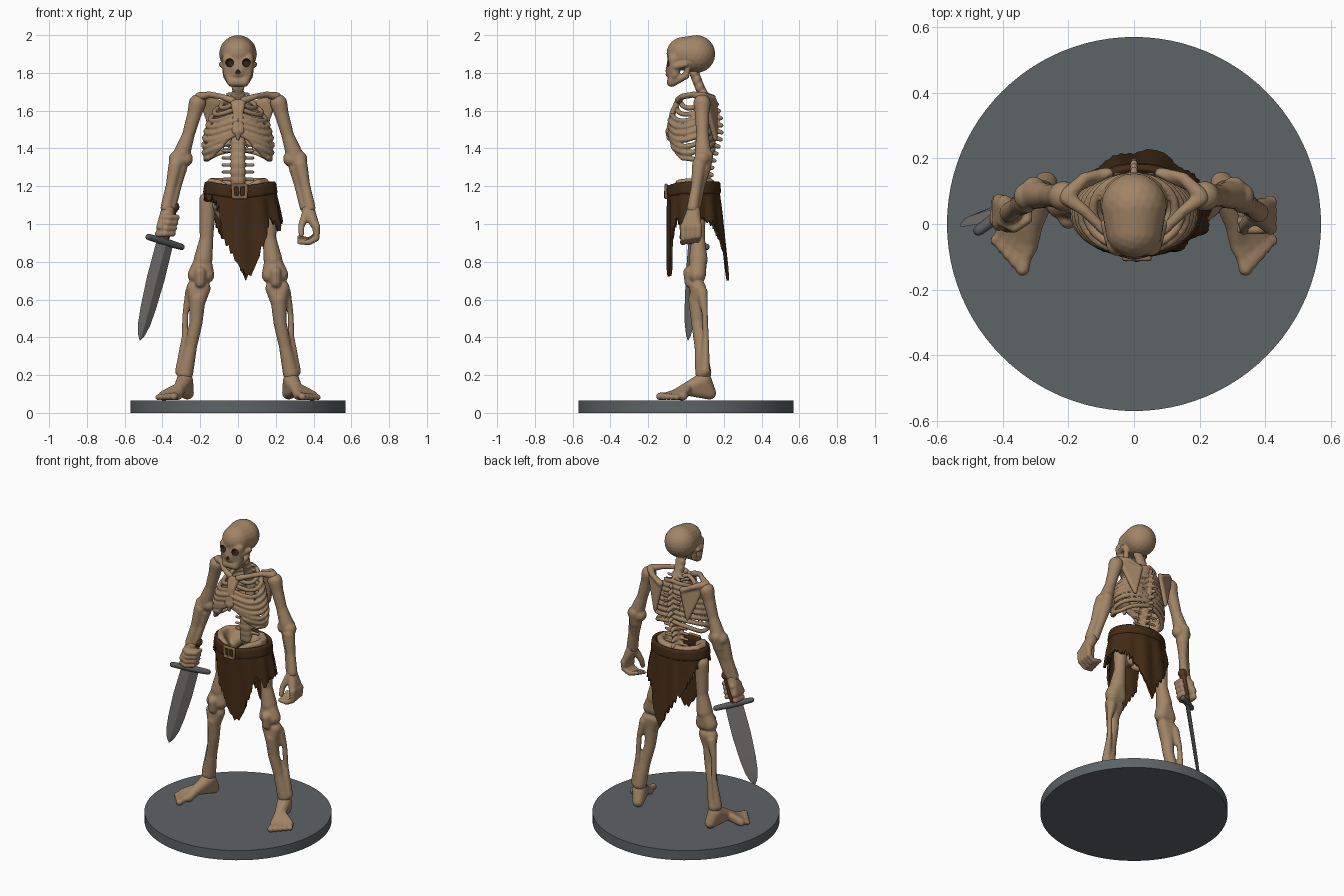
import bpy, bmesh, math, random
from mathutils import Vector
random.seed(4)


def material(name, rgb):
    m = bpy.data.materials.new(name)
    m.diffuse_color = (*rgb, 1)
    return m


BONE = material("bone", (0.36, 0.235, 0.135))
CLOTH = material("brown_cloth", (0.055, 0.024, 0.008))
HOLLOW = material("dark_hollow", (0.03, 0.018, 0.01))
STONE = material("slate_base", (0.11, 0.125, 0.132))
STEEL = material("blade_steel", (0.20, 0.19, 0.18))
IRON = material("guard_iron", (0.10, 0.105, 0.105))
BUCKLE = material("buckle_brass", (0.24, 0.14, 0.07))
GRIP = material("grip_leather", (0.09, 0.04, 0.018))

tmp = bmesh.new()
bmesh.ops.create_icosphere(tmp, subdivisions=3, radius=1)
BALL = [v.co.copy() for v in tmp.verts]
tmp.free()


def add_mesh(name, verts, faces, mat):
    me = bpy.data.meshes.new(name)
    me.from_pydata(verts, [], faces)
    me.materials.append(mat)
    ob = bpy.data.objects.new(name, me)
    bpy.context.collection.objects.link(ob)
    return ob


def sculpt(name, mat, hulls, mirror=False, voxel=0.007, smooth=4):
    """Fuse convex hulls of balls (x, y, z, r) into one smooth organic mesh."""
    verts, faces = [], []
    for hull in hulls:
        bm = bmesh.new()
        for x, y, z, r in hull:
            for c in BALL:
                bm.verts.new(c * r + Vector((x, y, z)))
        bmesh.ops.convex_hull(bm, input=bm.verts[:])
        bmesh.ops.delete(bm, geom=[v for v in bm.verts if not v.link_faces], context='VERTS')
        bmesh.ops.recalc_face_normals(bm, faces=bm.faces[:])
        bm.verts.index_update()
        n = len(verts)
        verts += [v.co[:] for v in bm.verts]
        faces += [[n + v.index for v in f.verts] for f in bm.faces]
        bm.free()
    ob = add_mesh(name, verts, faces, mat)
    rm = ob.modifiers.new("fuse", 'REMESH')
    rm.mode, rm.voxel_size, rm.use_smooth_shade = 'VOXEL', voxel, True
    sm = ob.modifiers.new("soften", 'SMOOTH')
    sm.factor, sm.iterations = 0.5, smooth
    if mirror:
        mm = ob.modifiers.new("other_side", 'MIRROR')
        mm.use_mirror_merge = False
    return ob


def chain(*p):
    return [p[i:i + 2] for i in range(len(p) - 1)]


def flip(hull):
    return [(-x, y, z, r) for x, y, z, r in hull]


def sym(*hull):
    return list(hull) + flip(hull)


def interp(table, t):
    for (a, u), (b, v) in zip(table, table[1:]):
        if t <= b:
            return u + (v - u) * (t - a) / (b - a)
    return table[-1][1]


# Round base
bpy.ops.mesh.primitive_cylinder_add(vertices=96, radius=0.57, depth=0.065, location=(0, 0, 0.0325))
base = bpy.context.object
base.name = "base"
base.data.materials.append(STONE)
bpy.ops.object.shade_smooth_by_angle(angle=math.radians(40))

# Skull with cut eye sockets and nose
skull = sculpt("skull", BONE, [
    [(0, 0.055, 1.9, 0.1), (0, -0.015, 1.902, 0.088)],
    sym((0.05, -0.062, 1.872, 0.035), (0.048, -0.06, 1.79, 0.028), (0, -0.08, 1.8, 0.03)),
    sym((0.033, -0.076, 1.752, 0.026), (0.045, -0.06, 1.79, 0.028)),
    *[h for s in (1, -1) for c in (
        chain((0.068, -0.055, 1.835, 0.02), (0.088, 0.0, 1.845, 0.014)),
        chain((0.035, -0.07, 1.752, 0.024), (0.062, 0.0, 1.785, 0.018), (0.072, 0.015, 1.85, 0.014)))
      for h in (c if s > 0 else [flip(k) for k in c])]], voxel=0.005, smooth=3)
eye = [(0.046, -0.105, 1.853, 0.023), (0.042, -0.075, 1.855, 0.019)]
cutter = sculpt("socket_cutter", HOLLOW, [
    eye, flip(eye), sym((0.009, -0.112, 1.8, 0.008), (0, -0.112, 1.818, 0.007))], voxel=0.004, smooth=1)
cutter.hide_render = True
cutter.display_type = 'WIRE'
cut = skull.modifiers.new("sockets", 'BOOLEAN')
cut.object, cut.operation, cut.solver, cut.material_mode = cutter, 'DIFFERENCE', 'EXACT', 'TRANSFER'

# Spine: core, vertebrae and processes
path = [(1.19, 0.09), (1.30, 0.08), (1.38, 0.105), (1.48, 0.135), (1.58, 0.13), (1.66, 0.105), (1.73, 0.07), (1.81, 0.04)]
spine = []
for i in range(17):
    z = 1.2 + i * 0.0375
    y = interp(path, z)
    w = 0.036 if z < 1.45 else 0.03
    spine += chain((0, y, z, 0.026), (0, interp(path, z + 0.0375), z + 0.0375, 0.026))
    spine.append(sym((0.012, y, z - 0.006, w - 0.008), (0.012, y, z + 0.006, w - 0.008)))
    if z < 1.72:
        spine += chain((0, y, z, 0.016), (0, y + 0.055, z - 0.015, 0.012))
        spine.append(sym((0.055 if z > 1.4 else 0.08, y + 0.015, z, 0.009)))
sculpt("spine", BONE, spine, voxel=0.006, smooth=2)

# Breastbone
sculpt("sternum", BONE, [
    sym((0.025, -0.045, 1.645, 0.016), (0.014, -0.07, 1.59, 0.016)),
    sym((0.014, -0.07, 1.59, 0.016), (0.018, -0.09, 1.49, 0.016)),
    chain((0, -0.09, 1.49, 0.02), (0, -0.092, 1.45, 0.01))[0]], voxel=0.006, smooth=2)

# Ribs and costal arch
ribs = chain((0.015, -0.085, 1.475, 0.013), (0.06, -0.078, 1.45, 0.013),
             (0.1, -0.062, 1.40, 0.013), (0.14, -0.03, 1.358, 0.012))
widths = [0.09, 0.125, 0.145, 0.16, 0.17, 0.178, 0.182, 0.18, 0.172]
ends = [(-88, 0)] * 6 + [(-75, 1.46), (-60, 1.41), (-25, 1.35)]
for i, rx in enumerate(widths):
    zb, ry = 1.67 - 0.034 * i, min(0.115, 0.085 + 0.012 * i)
    a_end, zf = ends[i]
    zf = zf or 1.64 - 0.03 * i
    pts = []
    for k in range(15):
        t = k / 14
        a = math.radians(88 + (a_end - 88) * t)
        z = interp([(0, zb), (0.3, zb - 0.022), (0.6, zb - 0.056), (0.75, zb - 0.055), (1, zf)], t)
        pts.append((rx * math.cos(a), 0.145 - ry + ry * math.sin(a), z, 0.0135))
    ribs += chain(*pts)
sculpt("ribs", BONE, ribs, mirror=True, voxel=0.006, smooth=2)

# Collar bones and shoulder blades
sculpt("shoulder_girdle", BONE,
       chain((0.03, -0.04, 1.655, 0.02), (0.09, -0.02, 1.675, 0.016), (0.15, 0.04, 1.685, 0.017), (0.205, 0.08, 1.675, 0.024))
       + chain((0.2, 0.09, 1.675, 0.024), (0.15, 0.14, 1.665, 0.018), (0.08, 0.16, 1.63, 0.014))
       + [[(0.075, 0.155, 1.64, 0.013), (0.19, 0.105, 1.65, 0.016), (0.12, 0.155, 1.45, 0.013)]], mirror=True)

# Pelvis: iliac wings fanned from the hip socket
crest = [(0.03, 0.12, 1.2, 0.03), (0.09, 0.125, 1.222, 0.022), (0.137, 0.08, 1.225, 0.021),
         (0.142, 0.02, 1.222, 0.021), (0.105, -0.035, 1.215, 0.022), (0.06, -0.05, 1.19, 0.02)]
socket = (0.115, 0.05, 1.11, 0.035)
sculpt("pelvis", BONE, [[a, b, socket] for a, b in chain(*crest)]
       + chain(socket, (0.07, -0.03, 1.08, 0.025), (0, -0.04, 1.07, 0.025))
       + chain(socket, (0.07, 0.06, 1.02, 0.025), (0.03, -0.02, 1.05, 0.022))
       + [[(0, 0.11, 1.2, 0.04), (0, 0.12, 1.08, 0.02)]], mirror=True)

# Legs
sculpt("legs", BONE,
       chain((0.115, 0.05, 1.12, 0.035), (0.16, 0.06, 1.125, 0.046), (0.162, 0.062, 1.06, 0.042),
             (0.167, 0.065, 0.92, 0.036), (0.185, 0.065, 0.81, 0.05))
       + [[(0.185, 0.065, 0.81, 0.045), (0.17, 0.06, 0.73, 0.045), (0.222, 0.06, 0.73, 0.045)],
          [(0.2, 0.015, 0.745, 0.03), (0.2, 0.02, 0.69, 0.028)],
          [(0.185, 0.06, 0.66, 0.04), (0.232, 0.065, 0.66, 0.042), (0.215, 0.055, 0.58, 0.04)]]
       + chain((0.215, 0.055, 0.6, 0.043), (0.222, 0.062, 0.48, 0.035), (0.25, 0.078, 0.35, 0.033), (0.28, 0.092, 0.21, 0.043))
       + chain((0.25, 0.085, 0.64, 0.03), (0.278, 0.1, 0.53, 0.016), (0.283, 0.105, 0.40, 0.016), (0.305, 0.1, 0.22, 0.028)),
       mirror=True)

# Feet
ankle, mid = (0.282, 0.092, 0.17, 0.045), (0.31, 0.0, 0.125, 0.033)
feet = [[ankle, (0.268, 0.125, 0.105, 0.035), mid], [mid, (0.318, -0.07, 0.093, 0.025), (0.4, -0.015, 0.087, 0.022)]]
for k in range(5):
    u = k / 4
    bx, by, tx, ty = 0.318 + 0.082 * u, -0.07 + 0.055 * u, 0.34 + 0.083 * u, -0.138 + 0.088 * u
    r = 0.021 - 0.005 * u
    feet += chain((mid[0] + 0.02 * u, 0.01, 0.13, 0.022), (bx, by, 0.097, r + 0.003),
                  ((bx + tx) / 2, (by + ty) / 2, 0.093, r - 0.004), (tx, ty, 0.066 + r, r))
sculpt("feet", BONE, feet, mirror=True)

# Arms
sculpt("arms", BONE,
       chain((0.215, 0.085, 1.64, 0.046), (0.23, 0.085, 1.585, 0.038), (0.263, 0.087, 1.47, 0.033), (0.298, 0.09, 1.37, 0.045))
       + [[(0.28, 0.09, 1.345, 0.042), (0.325, 0.085, 1.345, 0.042)], [(0.305, 0.11, 1.36, 0.035), (0.31, 0.09, 1.29, 0.04)]]
       + chain((0.33, 0.07, 1.315, 0.038), (0.355, 0.055, 1.2, 0.028), (0.38, 0.035, 1.085, 0.031))
       + chain((0.31, 0.09, 1.29, 0.038), (0.325, 0.075, 1.2, 0.026), (0.355, 0.05, 1.09, 0.029)), mirror=True)

# Open hand with curled fingers
wrist = (0.372, 0.04, 1.07, 0.036)
hand = [[wrist, (0.41, -0.005, 0.99, 0.022), (0.41, 0.06, 0.99, 0.022)]]
for k in range(4):
    y, d = -0.012 + 0.026 * k, 0.008 * k
    hand += chain((0.415, y, 0.985, 0.021), (0.415, y, 0.925 + d / 2, 0.017), (0.375, y - 0.005, 0.902 + d / 2, 0.015),
                  (0.325, y - 0.005, 0.905 + d, 0.013))
hand += chain((0.36, 0.02, 1.05, 0.024), (0.335, -0.005, 0.99, 0.017), (0.335, -0.02, 0.945, 0.014))
sculpt("open_hand", BONE, hand, voxel=0.006, smooth=2)

# Fist round the grip
fist = [[wrist, (0.41, 0.0, 0.985, 0.022), (0.41, 0.07, 0.985, 0.022)]]
for k in range(4):
    z, s = 1.035 - 0.029 * k, 0.007 * k
    fist += chain((0.395 + s, 0.07, z, 0.019), (0.4 + s, 0.01, z, 0.019), (0.365 + s, -0.01, z, 0.017),
                  (0.325 + s, 0.015, z, 0.016), (0.325 + s, 0.06, z, 0.015))
sculpt("sword_hand", BONE, [flip(h) for h in fist], voxel=0.006, smooth=2)

# Sword: grip, guard and diamond-section blade
hilt = Vector((-0.386, 0.045, 0.905))
axis = (Vector((-0.52, 0.01, 0.38)) - hilt).normalized()
wide = Vector((0.2, 0.15, -0.085))
wide = (wide - axis * wide.dot(axis)).normalized()
thin = axis.cross(wide)
top = hilt - axis * 0.19
sculpt("grip", GRIP, chain((*hilt, 0.018), (*top, 0.02)) + [[(*(top - axis * 0.002), 0.029)]], voxel=0.005, smooth=2)
sculpt("guard", IRON, chain((*(hilt - wide * 0.112), 0.017), (*hilt, 0.021), (*(hilt + wide * 0.112), 0.017)), voxel=0.005, smooth=2)
verts, faces = [], []
for d, w, t in [(0, 0.055, 0.013), (0.2, 0.058, 0.012), (0.36, 0.05, 0.011), (0.45, 0.04, 0.009), (0.51, 0.022, 0.006), (0.54, 0.002, 0.001)]:
    c = hilt + axis * d
    verts += [c + wide * w, c + thin * t, c - wide * w, c - thin * t]
for i in range(0, 20, 4):
    faces += [[i + k, i + (k + 1) % 4, i + 4 + (k + 1) % 4, i + 4 + k] for k in range(4)]
add_mesh("blade", verts, faces + [[3, 2, 1, 0], [20, 21, 22, 23]], STEEL)

# Ragged loincloth: flared ring with torn lower edge
hem = [(0, 1.0), (20, 1.03), (40, 0.98), (60, 0.92), (75, 0.79), (84, 0.70), (95, 0.8), (110, 0.9), (130, 1.0), (150, 1.1),
       (180, 1.13), (225, 1.11), (239, 1.05), (246, 0.92), (262, 0.82), (279, 0.70), (292, 0.81), (308, 0.95),
       (318, 1.03), (332, 0.95), (345, 1.0), (360, 1.0)]


def cloth_point(deg, z):
    a, f = math.radians(deg), max(0, (1.2 - z) / 0.5)
    wave = 0.006 * math.sin(11 * a) * min(1, f * 4)
    ry = 0.13 + wave + (0.055 * f if math.sin(a) > 0 else 0)
    return (0.012 + (0.178 + 0.1 * f + wave) * math.cos(a), 0.04 + ry * math.sin(a), z)


def rim(deg):
    return 1.205 - 0.02 * max(0, -math.sin(math.radians(deg))) ** 3


cols, rows = 120, 10
verts, faces = [], []
for i in range(cols):
    deg = i * 360 / cols
    low = interp(hem, deg) + (random.uniform(0, 0.045) if i % 2 else 0)
    low = max(low, 0.695)
    verts += [cloth_point(deg, rim(deg) + (low - rim(deg)) * j / rows) for j in range(rows + 1)]
n = rows + 1
for i in range(cols):
    k = (i + 1) % cols
    faces += [[i * n + j, i * n + j + 1, k * n + j + 1, k * n + j] for j in range(rows)]
cloth = add_mesh("loincloth", verts, faces, CLOTH)
thick = cloth.modifiers.new("thickness", 'SOLIDIFY')
thick.thickness, thick.offset = 0.014, 0

# Rolled waistband and buckle
band = [[(*cloth_point(d, rim(d) + 0.008 - h), 0.013) for d in (a, a + 9) for h in (0, 0.045)] for a in range(0, 360, 9)]
sculpt("waistband", CLOTH, band, voxel=0.007, smooth=2)
q = [(-0.028, -0.105, 1.205, 0.009), (0.045, -0.105, 1.205, 0.009), (0.042, -0.105, 1.14, 0.009), (-0.025, -0.105, 1.14, 0.009)]
sculpt("buckle", BUCKLE, chain(*q, q[0]) + chain((0.008, -0.108, 1.205, 0.007), (0.008, -0.11, 1.14, 0.007)), voxel=0.004, smooth=1)
